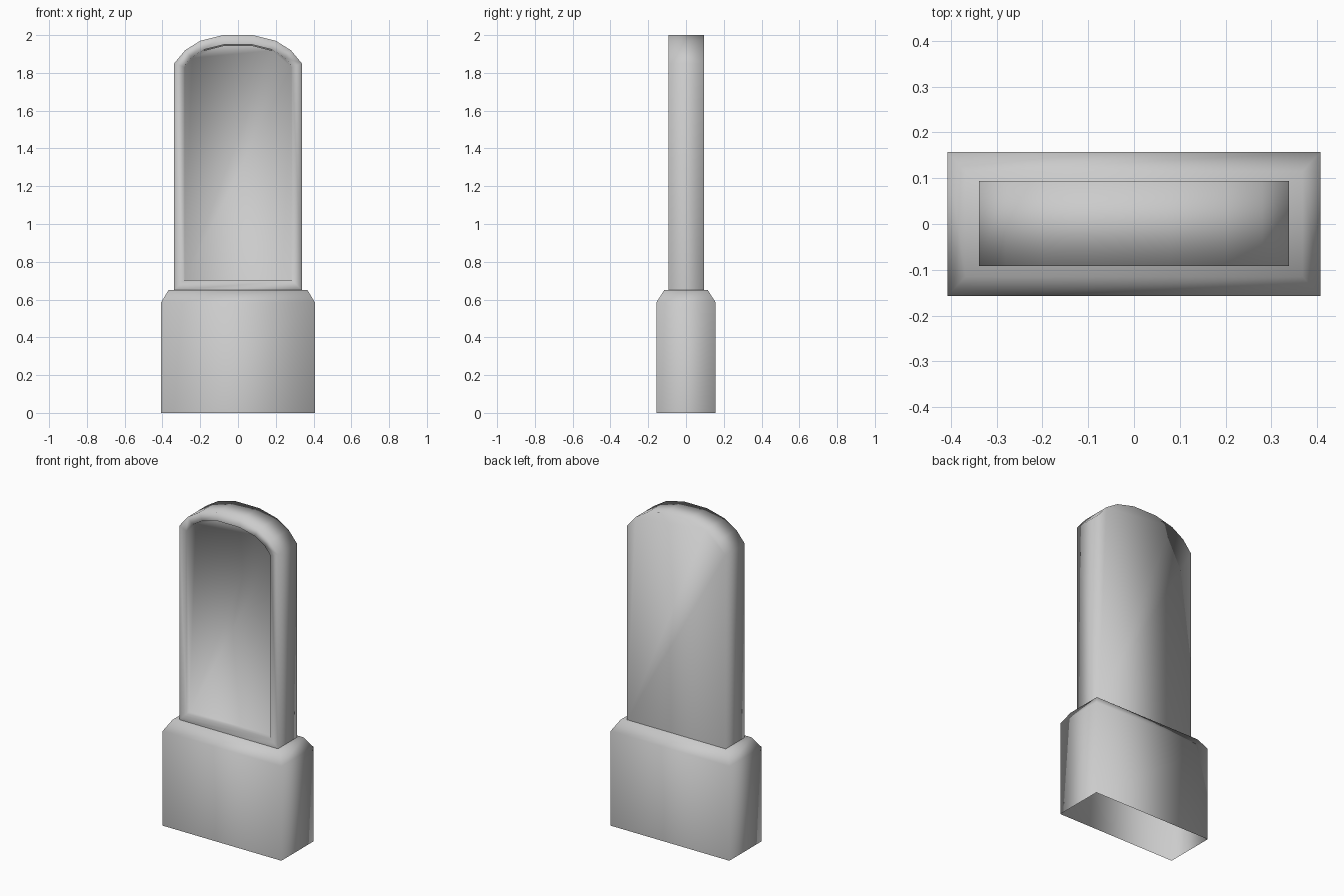
import bpy
import bmesh

if "Cube" in bpy.data.objects:
    bpy.data.objects.remove(bpy.data.objects["Cube"], do_unlink=True)

# One plain grey stone
stone = bpy.data.materials.new("grey stone")
stone.use_nodes = True
grey = (0.6, 0.6, 0.6, 1)
stone.diffuse_color = grey
stone.node_tree.nodes["Principled BSDF"].inputs["Base Color"].default_value = grey


def finish(bm, name):
    """Turn a bmesh into a smooth shaded stone object."""
    for face in bm.faces:
        face.smooth = True
    mesh = bpy.data.meshes.new(name)
    bm.to_mesh(mesh)
    bm.free()
    mesh.materials.append(stone)
    obj = bpy.data.objects.new(name, mesh)
    bpy.context.collection.objects.link(obj)
    return obj


def remove_bottom(bm):
    bm.normal_update()
    bottom = [f for f in bm.faces if f.normal.z < -0.9]
    bmesh.ops.delete(bm, geom=bottom, context="FACES_ONLY")


# Plinth: stacked rectangles, chamfered at the top and open underneath
bm = bmesh.new()
rings = []
for half_x, half_y, z in [(0.407, 0.157, 0), (0.407, 0.157, 0.585), (0.368, 0.115, 0.65)]:
    rings.append([bm.verts.new((sx * half_x, sy * half_y, z))
                  for sx, sy in [(-1, -1), (1, -1), (1, 1), (-1, 1)]])
for low, high in zip(rings, rings[1:]):
    for i in range(4):
        j = (i + 1) % 4
        bm.faces.new((low[i], low[j], high[j], high[i]))
bm.faces.new(rings[-1])
finish(bm, "plinth")

# Upright slab: arched outline pushed back through its thickness
half = [(0.338, 0.65), (0.338, 1.85), (0.28, 1.92), (0.2, 1.97), (0.08, 2.0)]
outline = half + [(-x, z) for x, z in reversed(half)]
front_y, back_y = -0.092, 0.094
bm = bmesh.new()
front = bm.faces.new([bm.verts.new((x, front_y, z)) for x, z in outline])
back = bm.faces.new([bm.verts.new((x, back_y, z)) for x, z in reversed(outline)])
fv = list(front.verts)
bv = list(reversed(back.verts))
for i in range(len(fv)):
    j = (i + 1) % len(fv)
    bm.faces.new((fv[j], fv[i], bv[i], bv[j]))
bmesh.ops.recalc_face_normals(bm, faces=bm.faces)

# Sunken front panel inside a raised rim
bmesh.ops.inset_region(bm, faces=[front], thickness=0.05, use_even_offset=True)
bmesh.ops.inset_region(bm, faces=[front], thickness=0.005, depth=-0.025,
                       use_even_offset=True)
remove_bottom(bm)
finish(bm, "upright_slab")
